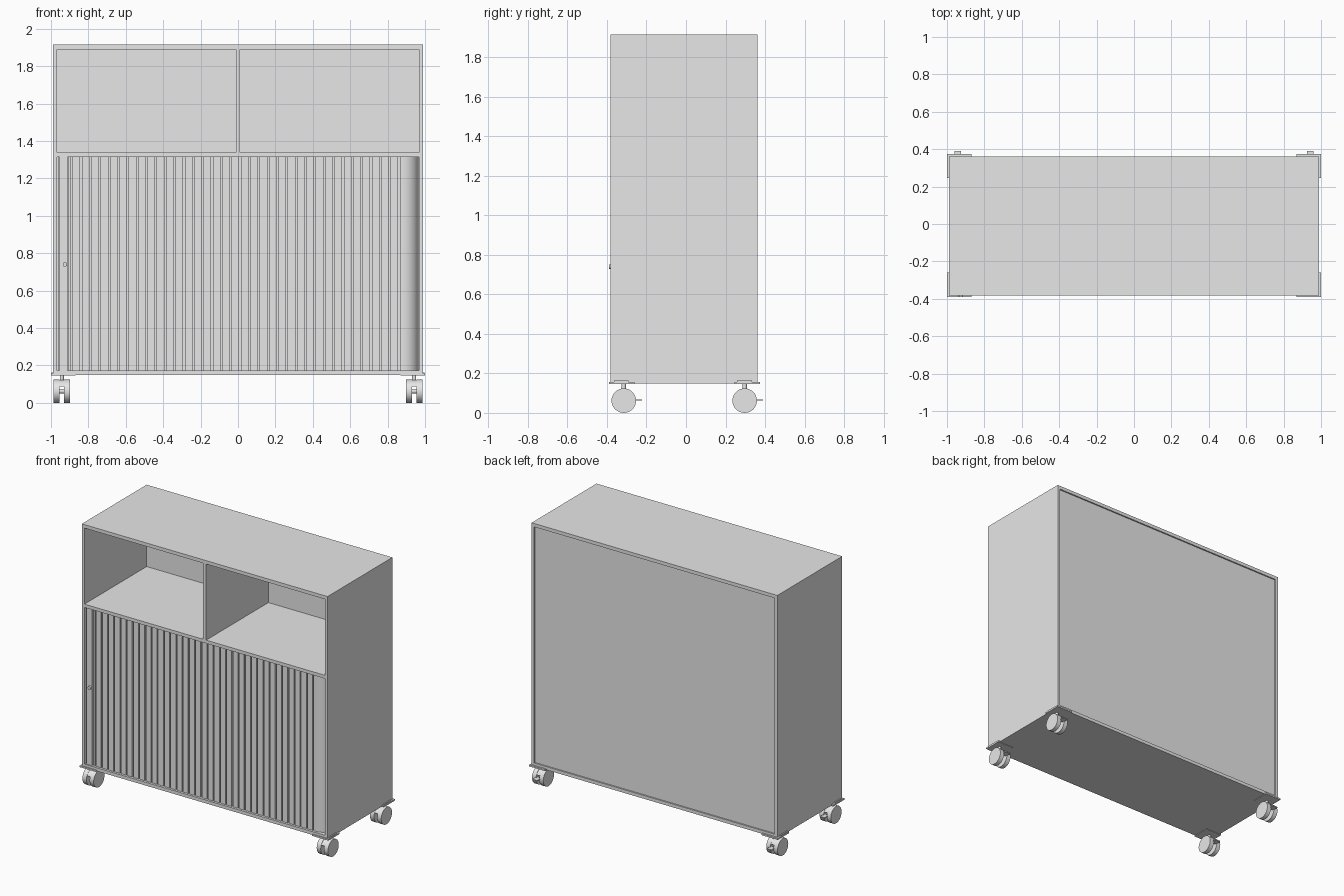
import bpy
import bmesh
from math import sin, cos, pi, radians
from mathutils import Matrix

if "Cube" in bpy.data.objects:
    bpy.data.objects.remove(bpy.data.objects["Cube"], do_unlink=True)

GREY = (0.8, 0.8, 0.8, 1.0)
grey = bpy.data.materials.new("light grey")
grey.use_nodes = True
grey.diffuse_color = GREY
grey.node_tree.nodes["Principled BSDF"].inputs["Base Color"].default_value = GREY


def finish(name, bm, smooth=False):
    bmesh.ops.recalc_face_normals(bm, faces=bm.faces)
    mesh = bpy.data.meshes.new(name)
    bm.to_mesh(mesh)
    bm.free()
    mesh.materials.append(grey)
    obj = bpy.data.objects.new(name, mesh)
    bpy.context.collection.objects.link(obj)
    if smooth:
        bpy.ops.object.select_all(action="DESELECT")
        obj.select_set(True)
        bpy.context.view_layer.objects.active = obj
        bpy.ops.object.shade_smooth_by_angle(angle=radians(35))
    return obj


def add_box(bm, xs, ys, zs):
    size = [b - a for a, b in (xs, ys, zs)]
    mid = [(a + b) / 2 for a, b in (xs, ys, zs)]
    bmesh.ops.create_cube(bm, size=1, matrix=Matrix.Translation(mid) @ Matrix.Diagonal((*size, 1)))


def box(name, xs, ys, zs):
    bm = bmesh.new()
    add_box(bm, xs, ys, zs)
    return finish(name, bm)


def cylinder(name, centre, radius, depth, axis, sides=32):
    bm = bmesh.new()
    turn = Matrix.Rotation(pi / 2, 4, "Y" if axis == "x" else "X") if axis != "z" else Matrix()
    bmesh.ops.create_cone(bm, cap_ends=True, segments=sides, radius1=radius, radius2=radius,
                          depth=depth, matrix=Matrix.Translation(centre) @ turn)
    return finish(name, bm, True)


def prism(name, points, offset):
    """Extrude a closed 3D outline by an offset."""
    bm = bmesh.new()
    face = bm.faces.new([bm.verts.new(p) for p in points])
    extruded = bmesh.ops.extrude_face_region(bm, geom=[face])["geom"]
    moved = [v for v in extruded if isinstance(v, bmesh.types.BMVert)]
    bmesh.ops.translate(bm, verts=moved, vec=offset)
    return finish(name, bm, True)


# Carcass
W, IN = 0.988, 0.967
FRONT, BACK = -0.383, 0.362
BOTTOM, TOP = 0.15, 1.915
box("left_side", (IN, W), (FRONT, BACK), (BOTTOM, TOP))
box("right_side", (-W, -IN), (FRONT, BACK), (BOTTOM, TOP))
box("top_panel", (-IN, IN), (FRONT, BACK), (1.89, TOP))
box("base_panel", (-IN, IN), (FRONT, BACK), (BOTTOM, 0.174))
box("shelf", (-IN, IN), (FRONT, 0.335), (1.313, 1.337))
box("divider", (-0.012, 0.012), (FRONT, 0.335), (1.337, 1.89))
box("back_panel", (-IN, IN), (0.332, 0.352), (0.174, 1.89))

# Sliding slatted door
LOW, HIGH = 0.174, 1.313
FACE = -0.367
PITCH, GAP = 0.05, 0.009
bm = bmesh.new()
for i in range(35):
    x = -0.889 + i * PITCH
    add_box(bm, (x + GAP / 2, x + PITCH - GAP / 2), (FACE, FACE + 0.012), (LOW, HIGH))
add_box(bm, (0.866, 0.882), (FACE, FACE + 0.012), (LOW, HIGH))
finish("door_slats", bm)
box("door_backing", (-0.96, 0.882), (FACE + 0.012, FACE + 0.018), (LOW, HIGH))
box("door_handle_stile", (-0.955, -0.912), (FACE - 0.008, FACE + 0.012), (LOW, HIGH))
box("door_handle_edge", (-0.906, -0.893), (FACE, FACE + 0.012), (LOW, HIGH))
cylinder("lock", (-0.925, -0.381, 0.74), 0.012, 0.018, "y", 20)

# Door curving back into the cabinet
arc = [i * pi / 20 for i in range(11)]
outer = [(0.882 + 0.084 * sin(a), FACE + 0.084 * (1 - cos(a)), LOW) for a in arc]
inner = [(0.882 + 0.076 * sin(a), FACE + 0.084 - 0.076 * cos(a), LOW) for a in reversed(arc)]
prism("door_curve", outer + inner, (0, 0, HIGH - LOW))


# Castors
def castor(tag, side, y, plate_ys, lip_ys):
    x = side * 0.942
    r = 0.062
    xs = sorted((side * 0.87, side * 1.0))
    box(tag + "_plate", xs, plate_ys, (0.146, 0.157))
    box(tag + "_plate_lip", sorted((side * 0.98, side * 0.996)), lip_ys, (0.157, 0.163))
    cylinder(tag + "_stem", (x, y, 0.13), 0.011, 0.04, "z", 20)
    for label, dx in (("left", 0.029), ("right", -0.029)):
        cylinder(f"{tag}_{label}_wheel", (x + dx, y, r), r, 0.032, "x")
    # Hood over the gap between the wheels
    hood = [(x - 0.014, y + 0.06 * cos(a), r + 0.06 * sin(a))
            for a in [radians(25 + 13 * i) for i in range(11)]]
    prism(tag + "_hood", hood, (0.028, 0, 0))
    cylinder(tag + "_axle", (x, y, r), 0.012, 0.06, "x", 16)
    box(tag + "_brake_lever", (x - 0.018, x + 0.018), (y + 0.045, y + 0.093), (0.062, 0.069))


for label, side in (("left", 1), ("right", -1)):
    castor("front_" + label, side, -0.315, (-0.39, -0.26), (-0.365, -0.29))
    castor("back_" + label, side, 0.297, (0.245, 0.375), (0.257, 0.333))
